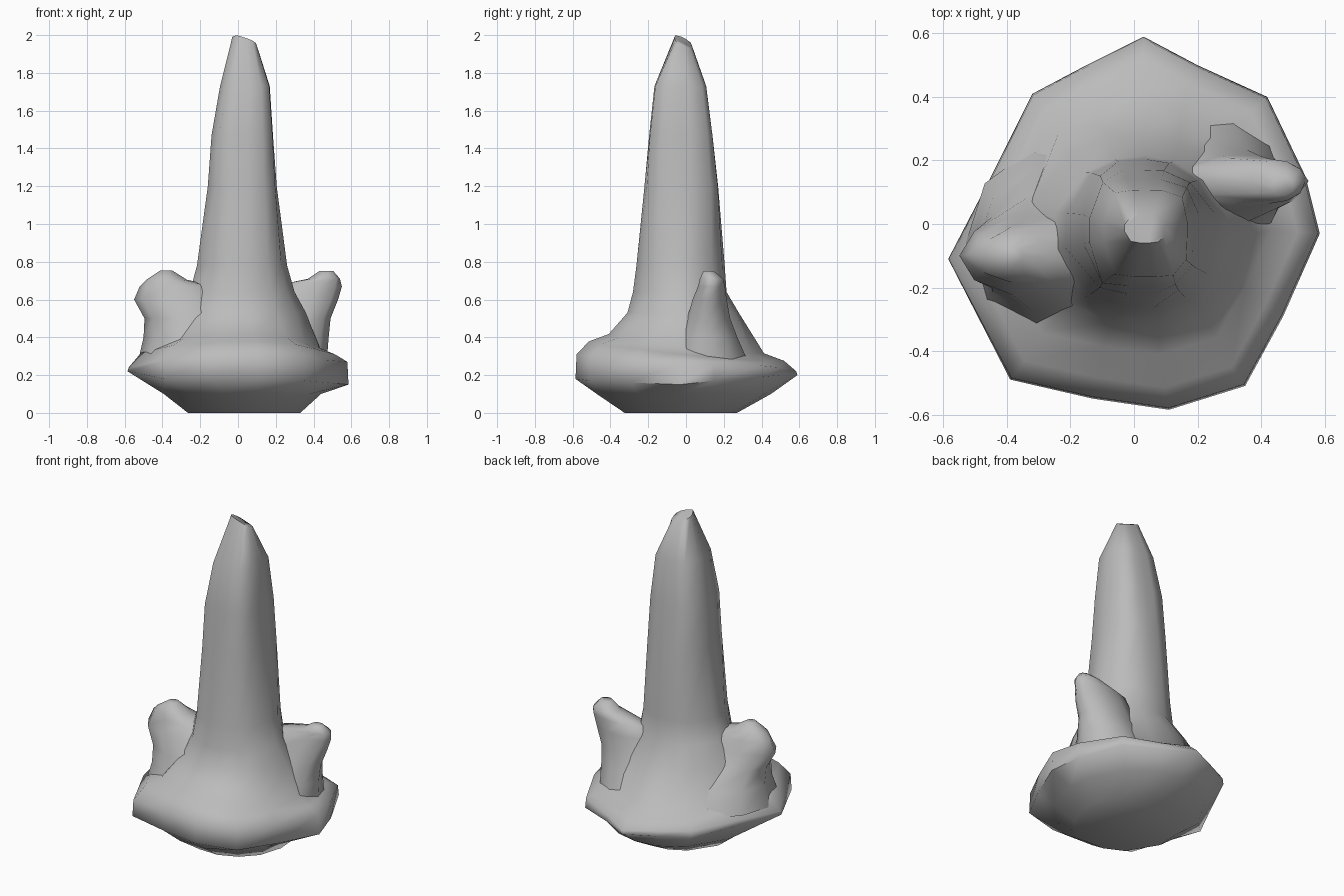
import bpy, bmesh, math

cube = bpy.data.objects.get("Cube")
if cube:
    bpy.data.objects.remove(cube)

stone = bpy.data.materials.new("grey stone")
stone.use_nodes = True
grey = (0.5, 0.5, 0.5, 1)
stone.diffuse_color = grey
bsdf = stone.node_tree.nodes["Principled BSDF"]
bsdf.inputs["Base Color"].default_value = grey
bsdf.inputs["Roughness"].default_value = 0.8


def loft(name, rings, angle, close_bottom=True):
    """Skin a stack of rings that share a point count."""
    bm = bmesh.new()
    loops = [[bm.verts.new(p) for p in ring] for ring in rings]
    n = len(loops[0])
    for low, high in zip(loops, loops[1:]):
        for i in range(n):
            j = (i + 1) % n
            bm.faces.new((low[i], low[j], high[j], high[i]))
    if close_bottom:
        bm.faces.new(loops[0][::-1])
    bm.faces.new(loops[-1])
    bmesh.ops.recalc_face_normals(bm, faces=bm.faces)
    mesh = bpy.data.meshes.new(name)
    bm.to_mesh(mesh)
    bm.free()
    mesh.materials.append(stone)
    ob = bpy.data.objects.new(name, mesh)
    bpy.context.collection.objects.link(ob)
    bpy.ops.object.select_all(action='DESELECT')
    ob.select_set(True)
    bpy.context.view_layer.objects.active = ob
    bpy.ops.object.shade_smooth_by_angle(angle=math.radians(angle))


def section(z, x0, x1, y0, y1, angles, power=2, tilt=0):
    """Ring filling a rectangle: power 2 is an oval, higher is squarer."""
    ring = []
    for a in angles:
        c, s = math.cos(a), math.sin(a)
        r = (abs(c) ** power + abs(s) ** power) ** (-1 / power)
        ring.append(((x0 + x1) / 2 + r * c * (x1 - x0) / 2,
                     (y0 + y1) / 2 + r * s * (y1 - y0) / 2,
                     z - tilt * r * (c + s)))
    return ring


# Jagged rim of the base: x, y, lower edge z, upper edge z
rim = [(.585, -.03, .15, .27), (.54, .15, .17, .27), (.42, .4, .19, .25),
       (.2, .5, .2, .24), (.03, .59, .2, .22), (-.15, .5, .2, .23),
       (-.32, .41, .2, .24), (-.46, .13, .21, .24), (-.585, -.11, .22, .24),
       (-.39, -.49, .18, .28), (-.13, -.55, .18, .3), (.11, -.585, .18, .31),
       (.35, -.51, .17, .3), (.47, -.29, .16, .28)]
angles = [math.atan2(y, x) for x, y, lo, hi in rim]

# Base and main spire as one skin
body = [section(0, -.27, .33, -.33, .27, angles),
        section(.1, -.4, .44, -.48, .45, angles),
        [(x, y, lo) for x, y, lo, hi in rim],
        [(x * .99, y * .99, hi) for x, y, lo, hi in rim],
        [(x * .88, y * .88, .33 - .09 * y - .04 * abs(x))
         for x, y, lo, hi in rim],
        [(x * .74, y * .7, .37 - .09 * y - .05 * abs(x))
         for x, y, lo, hi in rim]]
for z, x0, x1, y0, y1, power in [(.53, -.34, .36, -.315, .28, 2),
                                 (.64, -.26, .3, -.285, .215, 2),
                                 (.78, -.22, .26, -.265, .205, 2.2),
                                 (1.2, -.16, .205, -.22, .17, 3.5),
                                 (1.47, -.14, .185, -.195, .14, 5),
                                 (1.73, -.095, .168, -.167, .107, 4.5)]:
    body.append(section(z, x0, x1, y0, y1, angles, power))
body.append(section(1.965, -.03, .1, -.06, .03, angles, 3, .022))
loft("stone_spire", body, 65)

# Two knobby side spires, each flaring into the base and the main spire
even = [math.tau * i / 10 for i in range(10)]
right_knob = [(.27, -.53, .1, -.38, .26), (.4, -.5, .06, -.32, .19),
              (.5, -.495, 0, -.28, .1), (.6, -.55, -.06, -.23, .03),
              (.67, -.52, -.12, -.19, .0), (.705, -.485, -.27, -.18, -.02),
              (.755, -.41, -.35, -.13, -.07)]
left_knob = [(.27, .0, .47, -.1, .34), (.4, .05, .48, -.05, .28),
             (.5, .1, .49, .0, .24), (.6, .14, .53, .03, .22),
             (.67, .18, .55, .06, .21), (.71, .37, .54, .07, .2),
             (.75, .43, .505, .09, .15)]
for name, spec in (("right_knob", right_knob), ("left_knob", left_knob)):
    loft(name, [section(*s, even) for s in spec], 80, close_bottom=False)
